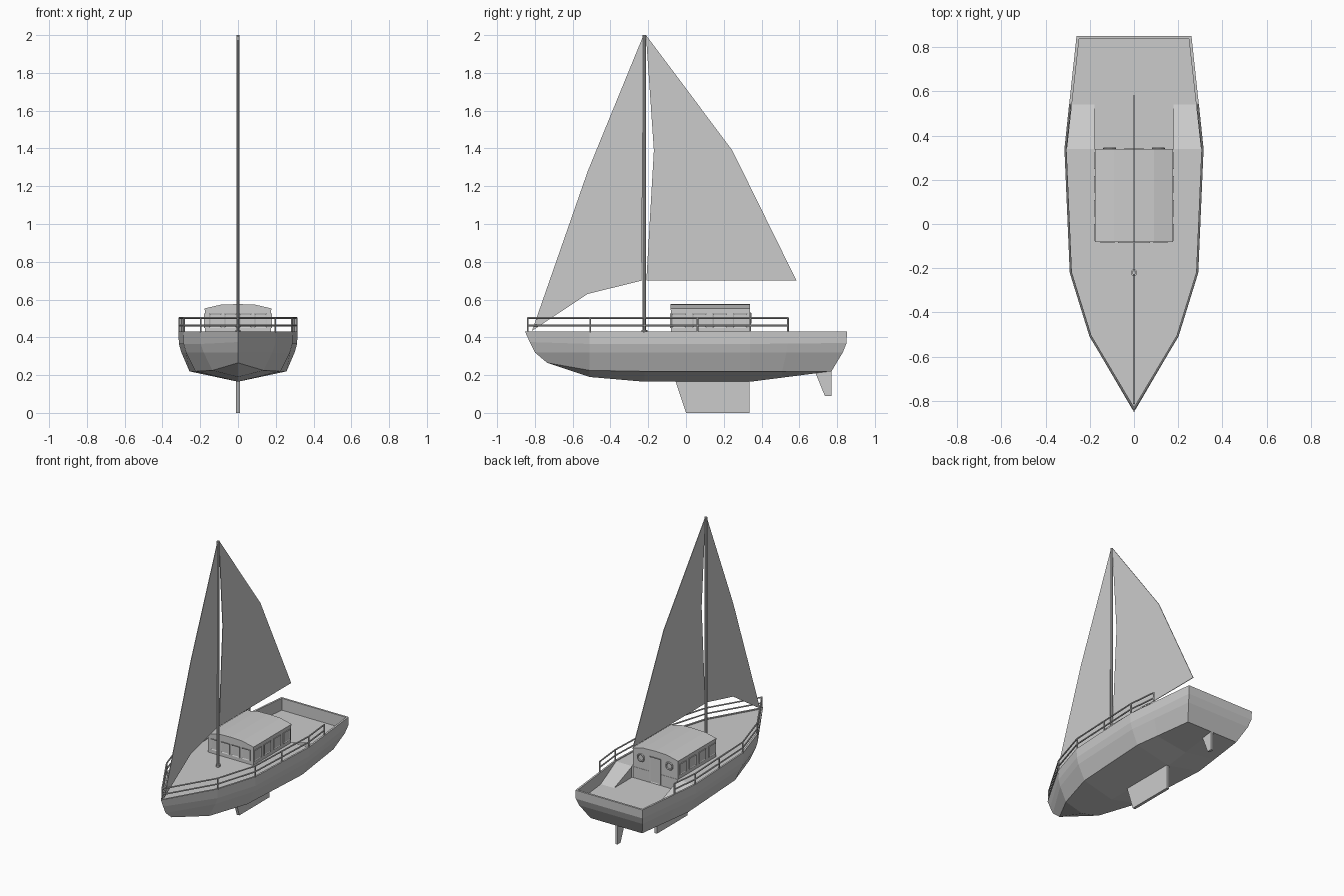
import bpy, bmesh
from mathutils import Vector, Matrix

if "Cube" in bpy.data.objects:
    bpy.data.objects.remove(bpy.data.objects["Cube"])


def finish(bm, name, mirror=False):
    if mirror:
        bmesh.ops.mirror(bm, geom=bm.verts[:] + bm.edges[:] + bm.faces[:],
                         axis='X', merge_dist=0.0001)
    bmesh.ops.remove_doubles(bm, verts=bm.verts, dist=0.0002)
    bmesh.ops.dissolve_degenerate(bm, edges=bm.edges, dist=0.0001)
    bmesh.ops.recalc_face_normals(bm, faces=bm.faces)
    me = bpy.data.meshes.new(name)
    bm.to_mesh(me)
    bm.free()
    ob = bpy.data.objects.new(name, me)
    bpy.context.collection.objects.link(ob)
    return ob


def face(bm, pts):
    bm.faces.new([bm.verts.new(p) for p in pts])


def prism(name, pts, axis, lo, hi):
    """Extrude a 2D outline along x (outline y,z) or y (outline x,z)."""
    bm = bmesh.new()
    at = (lambda d, p: (d, p[0], p[1])) if axis == 'X' else (lambda d, p: (p[0], d, p[1]))
    n = len(pts)
    a = [bm.verts.new(at(lo, p)) for p in pts]
    b = [bm.verts.new(at(hi, p)) for p in pts]
    bm.faces.new(a)
    bm.faces.new(b)
    for i in range(n):
        bm.faces.new((a[i], a[(i + 1) % n], b[(i + 1) % n], b[i]))
    return finish(bm, name)


def rod(bm, p, q, r, sides=8):
    p, q = Vector(p), Vector(q)
    d = q - p
    m = Matrix.Translation((p + q) / 2) @ d.to_track_quat('Z', 'Y').to_matrix().to_4x4()
    bmesh.ops.create_cone(bm, cap_ends=True, segments=sides, radius1=r, radius2=r,
                          depth=d.length, matrix=m)


def panel(name, centre, w, h, normal, border=0.008):
    """Thin raised frame with a recessed pane."""
    bm = bmesh.new()
    n = Vector(normal)
    size = (0.008, w, h) if n.x else (w, 0.008, h)
    bmesh.ops.create_cube(bm, size=1, matrix=Matrix.Translation(centre) @ Matrix.Diagonal((*size, 1)))
    bm.normal_update()
    f = max(bm.faces, key=lambda g: g.normal.dot(n))
    bmesh.ops.inset_region(bm, faces=[f], thickness=border, depth=0)
    bmesh.ops.translate(bm, verts=f.verts[:], vec=-0.003 * n)
    return finish(bm, name)


# Hull: half sections from gunwale down to keel, mirrored
sections = [
    [(0, -.852, .43), (0, -.827, .375), (0, -.80, .32), (0, -.735, .265), (0, -.735, .265)],
    [(.20, -.51, .43), (.197, -.51, .365), (.182, -.51, .32), (.135, -.51, .225), (0, -.51, .19)],
    [(.29, -.22, .43), (.288, -.22, .365), (.275, -.22, .32), (.225, -.22, .22), (0, -.22, .165)],
    [(.315, .34, .43), (.313, .34, .365), (.30, .34, .32), (.257, .34, .22), (0, .34, .165)],
    [(.26, .852, .43), (.258, .85, .37), (.245, .83, .32), (.20, .77, .22), (0, .77, .22)],
]
sections = [[Vector(p) for p in s] for s in sections]
sections.insert(4, [a.lerp(b, .392) for a, b in zip(sections[3], sections[4])])
DECK, SOLE = .424, .347
bm = bmesh.new()
for s, t in zip(sections, sections[1:]):
    for i in range(4):
        face(bm, (s[i], s[i + 1], t[i + 1], t[i]))
last = sections[-1]
for a, b in zip(last, last[1:]):
    face(bm, (a, b, (0, b.y, b.z), (0, a.y, a.z)))

# Gunwale rim, inner bulwark, deck and cockpit
inner = [(0, -.83), (.19, -.502), (.278, -.218), (.303, .34), (.281, .54), (.248, .838), (0, .838)]
outer = [s[0] for s in sections] + [Vector((0, .852, .43))]
low = [DECK] * 4 + [SOLE] * 3
edge = [Vector((*p, z)) for p, z in zip(inner, low)]
rim = [Vector((*p, .43)) for p in inner]
for i in range(6):
    face(bm, (outer[i], outer[i + 1], rim[i + 1], rim[i]))
    face(bm, (rim[i], rim[i + 1], edge[i + 1], edge[i]))
for a, b in zip(edge[:3], edge[1:4]):
    face(bm, (a, b, (0, b.y, DECK), (0, a.y, DECK)))
c = .178
face(bm, ((c, .34, DECK), edge[3], edge[4], (c, .54, SOLE)))
face(bm, ((c, .34, DECK), (c, .54, SOLE), (c, .34, SOLE)))
face(bm, ((0, .34, SOLE), (c, .34, SOLE), (c, .54, SOLE), (0, .54, SOLE)))
face(bm, ((0, .54, SOLE), (c, .54, SOLE), edge[4], edge[5], edge[6]))
finish(bm, "hull", mirror=True)

# Keel and rudder
prism("keel", [(-.06, .18), (0, 0), (.335, 0), (.335, .18)], 'X', -.01, .01)
prism("rudder", [(.68, .225), (.735, .09), (.77, .09), (.77, .225)], 'X', -.008, .008)

# Cabin and its arched roof
prism("cabin", [(-.175, .345), (.175, .345), (.175, .55), (-.175, .55)], 'Y', -.08, .338)
prism("cabin_roof", [(-.177, .545), (.177, .545), (.177, .553), (.09, .573), (0, .576),
                     (-.09, .573), (-.177, .553)], 'Y', -.082, .34)

# Windows, door and portholes
for i in range(4):
    for side in (-1, 1):
        panel("side_window", (side * .176, -.037 + i * .108, .488), .075, .075, (side, 0, 0))
    panel("front_window", (-.12 + i * .08, -.081, .488), .065, .075, (0, -1, 0))
panel("door", (0, .339, .44), .085, .18, (0, 1, 0))
for x in (-.11, .11):
    bpy.ops.mesh.primitive_torus_add(major_segments=16, minor_segments=6, major_radius=.024,
                                     minor_radius=.006, location=(x, .342, .502),
                                     rotation=(1.5708, 0, 0))
    bpy.context.object.name = "porthole"

# Safety rails and posts
path = [(0, -.838), (.197, -.507), (.286, -.22), (.298, .06), (.31, .34), (.289, .54)]
bm = bmesh.new()
for side in (-1, 1):
    pts = [(side * x, y) for x, y in path]
    for z in (.463, .503):
        for a, b in zip(pts, pts[1:]):
            rod(bm, (*a, z), (*b, z), .005)
    for p in pts[(side < 0):]:
        rod(bm, (*p, .425), (*p, .505), .005)
me = bpy.data.meshes.new("railing")
bm.to_mesh(me)
bm.free()
bpy.context.collection.objects.link(bpy.data.objects.new("railing", me))

# Mast with a base collar
bm = bmesh.new()
rod(bm, (0, -.22, .42), (0, -.22, 2.0), .009, 10)
rod(bm, (0, -.22, .42), (0, -.22, .44), .015, 10)
finish(bm, "mast")

# Sails
prism("main_sail", [(-.212, 2.0), (.245, 1.39), (.585, .70), (-.21, .70), (-.17, 1.39)],
      'X', -.002, .002)
prism("jib_sail", [(-.225, 2.0), (-.52, 1.28), (-.815, .435), (-.52, .63), (-.235, .70)],
      'X', -.002, .002)
